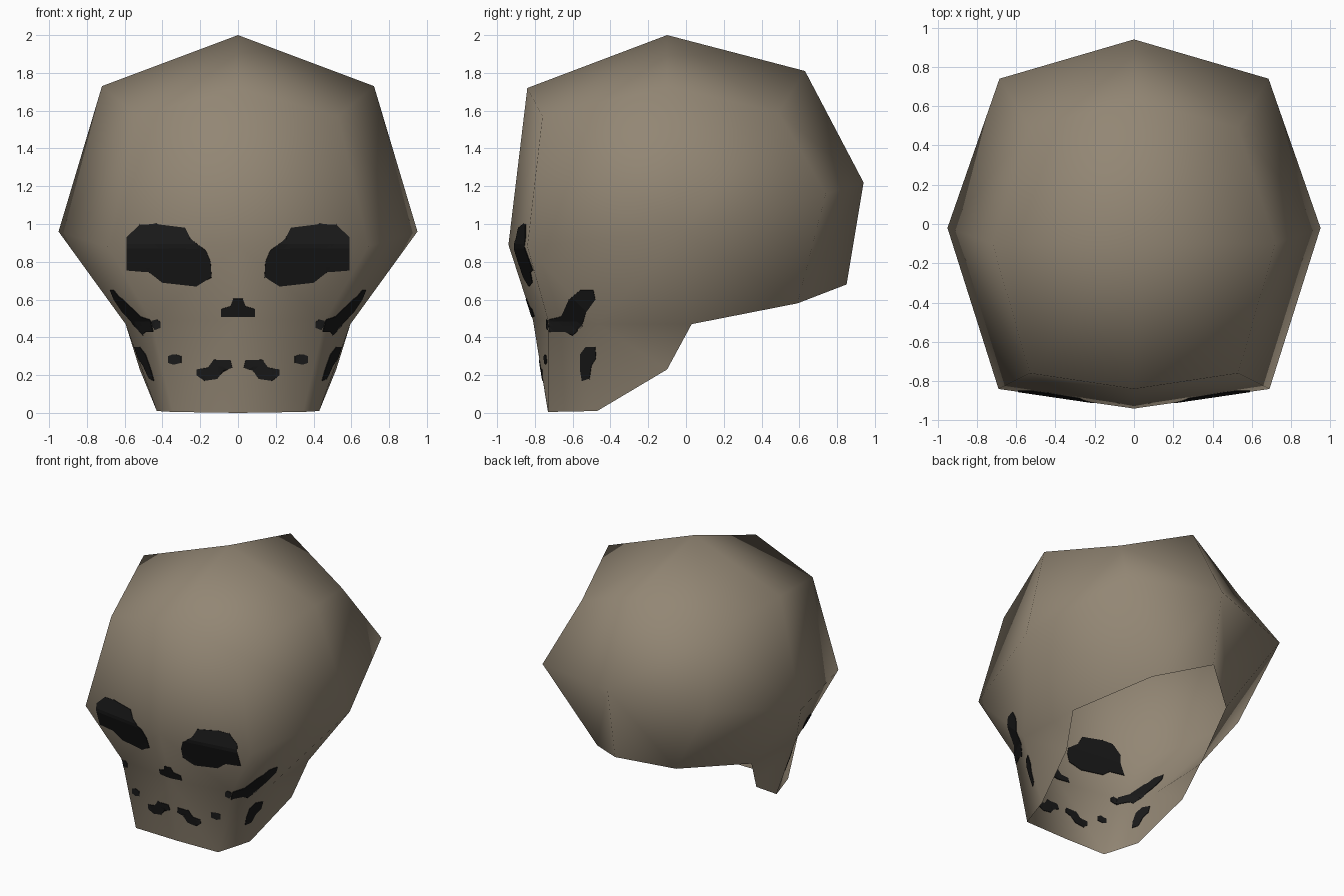
import bpy, bmesh
from mathutils import Vector
from mathutils.bvhtree import BVHTree

if "Cube" in bpy.data.objects:
    bpy.data.objects.remove(bpy.data.objects["Cube"])


def material(name, rgb):
    m = bpy.data.materials.new(name)
    m.diffuse_color = (*rgb, 1)
    m.use_nodes = True
    m.node_tree.nodes["Principled BSDF"].inputs["Base Color"].default_value = m.diffuse_color
    return m


def add_object(bm, name, mat):
    me = bpy.data.meshes.new(name)
    bm.to_mesh(me)
    ob = bpy.data.objects.new(name, me)
    me.materials.append(mat)
    bpy.context.collection.objects.link(ob)
    return ob


bone = material("old bone", (0.29, 0.24, 0.175))
dark = material("dark hollow", (0.01, 0.01, 0.01))

# Skull shell, right half: a blocky sphere with a jaw, open underneath
points = {
    "T": (0, -.10, 2.0), "TF": (0, -.84, 1.72), "TB": (0, .63, 1.81),
    "F": (0, -.94, .89), "K": (0, .94, 1.22),
    "TR": (.72, -.10, 1.73), "R": (.95, -.02, .96),
    "FR": (.69, -.84, .88), "BR": (.685, .74, 1.16),
    "CF": (.53, -.76, 1.57), "CB": (.53, .49, 1.59),
    "LF": (0, -.81, .49), "LC": (.46, -.73, .49), "LR": (.57, .03, .47),
    "M": (.595, -.47, .47),
    "LB": (.33, .59, .58), "KB": (0, .85, .68),
    "J0": (0, -.73, 0), "J1": (.345, -.73, .005),
    "J2": (.43, -.47, .01), "J3": (.52, -.10, .23),
}
faces = ("T TF CF TR, T TR CB TB, TF F FR CF, CF FR R TR, TR R BR CB, "
         "TB CB BR K, F LF LC FR, FR LC M R, R M LR, R LR LB BR, K BR LB KB, "
         "LF J0 J1 LC, LC J1 J2 M, M J2 J3 LR")

bm = bmesh.new()
for side in (1, -1):
    vs = {k: bm.verts.new((x * side, y, z)) for k, (x, y, z) in points.items()}
    for f in faces.split(","):
        keys = f.split()
        bm.faces.new([vs[k] for k in keys[::side]])
bmesh.ops.remove_doubles(bm, verts=bm.verts, dist=.001)
bmesh.ops.triangulate(bm, faces=bm.faces, quad_method='SHORT_EDGE')
for f in bm.faces:
    f.smooth = True
tree = BVHTree.FromBMesh(bm)
add_object(bm, "skull", bone)
bm.free()


# Painted hollows: flat outlines cut to a grid and laid onto the shell
def marking(name, outline, side, from_side=False):
    b = bmesh.new()
    b.faces.new([b.verts.new((u, 0, w)) for u, w in outline])
    for axis in (0, 2):
        lo = min(v.co[axis] for v in b.verts)
        hi = max(v.co[axis] for v in b.verts)
        n = Vector((axis == 0, 0, axis == 2))
        t = lo + .025
        while t < hi:
            bmesh.ops.bisect_plane(b, geom=b.verts[:] + b.edges[:] + b.faces[:],
                                   plane_co=n * t, plane_no=n)
            t += .025
    bmesh.ops.triangulate(b, faces=b.faces)
    lost = []
    for v in b.verts:
        u, w = v.co.x, v.co.z
        if from_side:
            hit = tree.ray_cast(Vector((3 * side, u, w)), Vector((-side, 0, 0)))[0]
        else:
            hit = tree.ray_cast(Vector((u * side, -3, w)), Vector((0, 1, 0)))[0]
        if hit is None:
            lost.append(v)
        else:
            v.co = hit
    bmesh.ops.delete(b, geom=lost, context='VERTS')
    bmesh.ops.recalc_face_normals(b, faces=b.faces)
    ob = add_object(b, name, dark)
    b.free()
    # shows on both the outside and the inside of the shell
    sol = ob.modifiers.new("thin plate", 'SOLIDIFY')
    sol.thickness = .008
    sol.offset = 0


eye = [(.59, .755), (.59, .93), (.52, .995), (.44, 1.0), (.28, .98), (.25, .92),
       (.17, .86), (.145, .80), (.14, .72), (.22, .67), (.40, .69), (.47, .745)]
tooth_gap = [(.22, .20), (.22, .23), (.16, .24), (.13, .28), (.04, .28),
             (.03, .24), (.08, .22), (.11, .18), (.18, .17)]
small_gap = [(.30, .265), (.30, .30), (.33, .31), (.37, .30), (.37, .265), (.34, .255)]
cheek_front = [(.41, .45), (.41, .48), (.43, .495), (.457, .488), (.452, .435)]
cheek_side = [(-.725, .43), (-.725, .495), (-.66, .51), (-.62, .60), (-.56, .65),
              (-.49, .65), (-.48, .60), (-.53, .53), (-.55, .46), (-.60, .41), (-.64, .43)]
jaw_side = [(-.56, .23), (-.55, .17), (-.51, .18), (-.50, .25), (-.475, .29),
            (-.48, .35), (-.53, .35), (-.56, .31)]
nose = [(-.09, .51), (.09, .51), (.09, .55), (.04, .565), (.025, .605),
        (-.025, .605), (-.04, .565), (-.09, .55)]

marking("nose", nose, 1)
for side, label in ((1, "right"), (-1, "left")):
    marking(label + "_eye", eye, side)
    marking(label + "_tooth_gap", tooth_gap, side)
    marking(label + "_small_tooth_gap", small_gap, side)
    marking(label + "_cheek_front", cheek_front, side)
    marking(label + "_cheek_hollow", cheek_side, side, True)
    marking(label + "_jaw_hollow", jaw_side, side, True)
